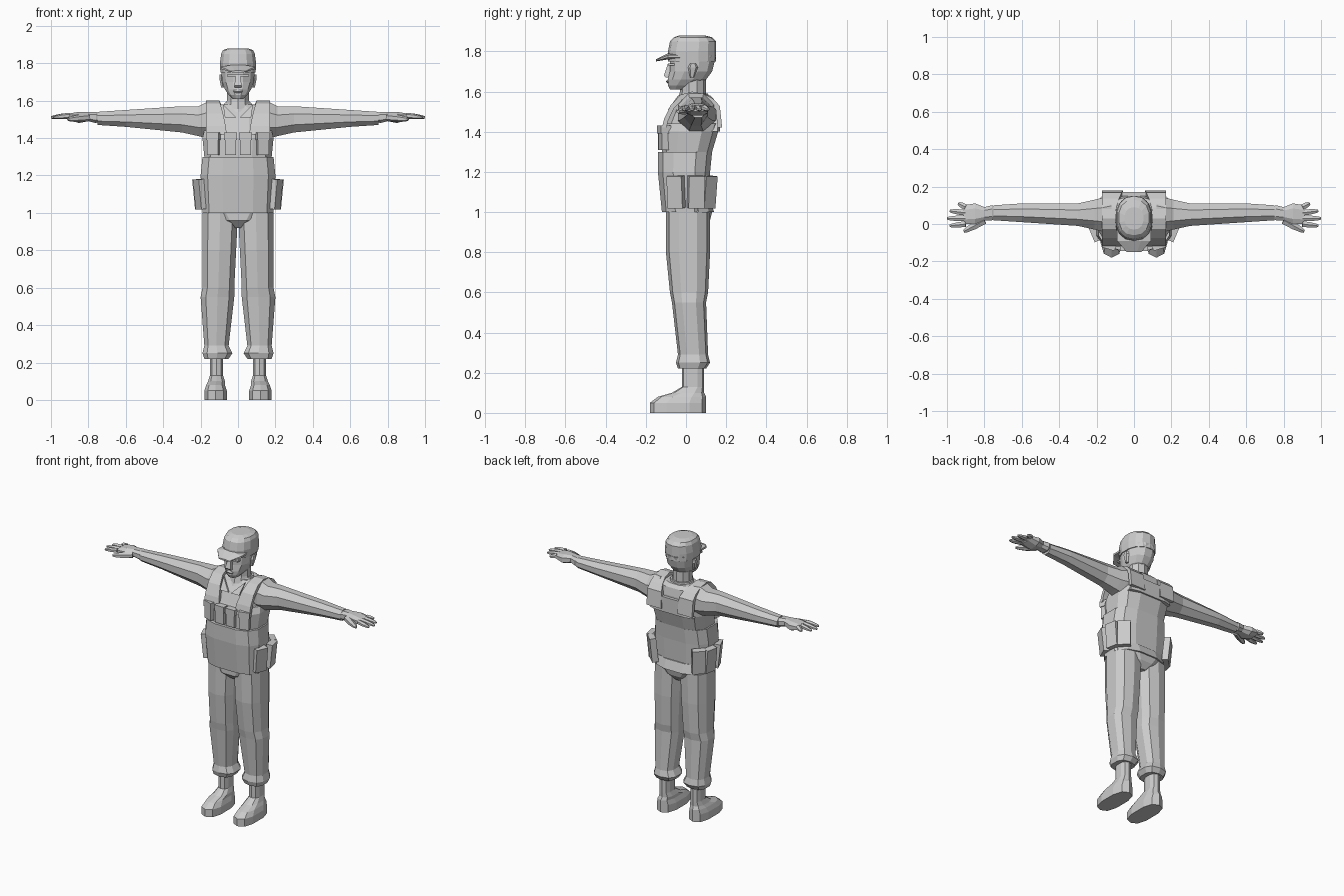
import bpy, bmesh, math
from mathutils import Vector, Matrix

cube = bpy.data.objects.get("Cube")
if cube:
    bpy.data.objects.remove(cube, do_unlink=True)

shade = (.6, .6, .6, 1)
grey = bpy.data.materials.new("plain_grey")
grey.use_nodes = True
grey.diffuse_color = shade
grey.node_tree.nodes["Principled BSDF"].inputs["Base Color"].default_value = shade


def skin(name, rings, mirror=False, matrix=None):
    """Join rings of points into a capped solid."""
    bm = bmesh.new()
    loops = [[bm.verts.new(point) for point in ring] for ring in rings]
    for lower, upper in zip(loops, loops[1:]):
        for i in range(len(lower)):
            bm.faces.new((lower[i - 1], lower[i], upper[i], upper[i - 1]))
    bm.faces.new(loops[0])
    bm.faces.new(loops[-1])
    bmesh.ops.recalc_face_normals(bm, faces=bm.faces)
    if matrix:
        bm.transform(matrix)
    mesh = bpy.data.meshes.new(name)
    bm.to_mesh(mesh)
    bm.free()
    mesh.materials.append(grey)
    part = bpy.data.objects.new(name, mesh)
    bpy.context.collection.objects.link(part)
    if mirror:
        part.modifiers.new("Mirror", 'MIRROR')


def section(sides, power):
    """Rounded box outline that reaches one unit both ways."""
    bend = lambda value: math.copysign(abs(value) ** (2 / power), value)
    turns = [(i + .5) * math.tau / sides for i in range(sides)]
    points = [(bend(math.cos(turn)), bend(math.sin(turn))) for turn in turns]
    wide = max(u for u, v in points)
    deep = max(v for u, v in points)
    return [(u / wide, v / deep) for u, v in points]


def loft(name, axis, rows, sides=12, power=2.6, **options):
    """Rows hold a position on the axis, then both limits of each cross axis."""
    rings = []
    for along, low_a, high_a, low_b, high_b in rows:
        ring = []
        for u, v in section(sides, power):
            a = (low_a + high_a + u * (high_a - low_a)) / 2
            b = (low_b + high_b + v * (high_b - low_b)) / 2
            ring.append({'x': (along, a, b), 'y': (a, along, b), 'z': (a, b, along)}[axis])
        rings.append(ring)
    skin(name, rings, **options)


def body(name, rows, **options):
    """Upright loft centred on x; rows hold height, half width, front and back."""
    loft(name, 'z', [(z, -half, half, front, back) for z, half, front, back in rows], **options)


def digit(name, start, end, radius):
    """Finger that tapers to a blunt tip."""
    start, end = Vector(start), Vector(end)
    aim = (end - start).to_track_quat('Z', 'Y')
    rings = []
    for t in (0, .5, .85, 1):
        thick = radius * (1 - .6 * t ** 4)
        rings.append([start.lerp(end, t) + aim @ Vector((thick * u, thick * v, 0))
                      for u, v in section(6, 2)])
    skin(name, rings, mirror=True)


def pouch(name, place, turn, lean, half, tall, deep):
    """Box standing on the vest, facing along its own x axis."""
    matrix = (Matrix.Translation(place) @ Matrix.Rotation(turn, 4, 'Z')
              @ Matrix.Rotation(lean, 4, 'Y'))
    loft(name, 'z', [(z, -deep, deep, -half, half) for z in (-tall, tall)],
         sides=4, mirror=True, matrix=matrix)


waist, ledge, chest, shoulder = 1, 1.3, 1.44, 1.58

# Boots
loft("boot", 'z', [(0, .06, .18, -.18, .1), (.05, .06, .18, -.18, .1),
                   (.08, .07, .17, -.14, .1), (.1, .07, .16, -.07, .09),
                   (.13, .08, .15, -.02, .09), (.25, .08, .15, -.02, .09)],
     sides=10, mirror=True)

# Trousers
loft("trouser_leg", 'z', [(.22, .05, .18, -.04, .1), (.25, .03, .19, -.05, .12),
                          (.29, .05, .18, -.04, .11), (.55, .02, .2, -.07, .1),
                          (.6, .02, .19, -.08, .11), (.8, .01, .19, -.1, .12),
                          (waist, 0, .19, -.1, .12)], sides=10, mirror=True)
body("hips", [(.92, .03, -.06, .09), (.96, .12, -.1, .12), (waist, .18, -.1, .13)])

# Shirt
body("shirt_hem", [(waist, .18, -.1, .14), (waist + .06, .18, -.1, .12)])
body("shirt", [(ledge, .17, -.1, .12), (chest, .16, -.1, .15), (1.51, .16, -.07, .15),
               (1.56, .15, -.03, .14), (shoulder, .09, -.02, .12)])
body("collar", [(1.54, .09, -.05, .12), (1.59, .07, -.02, .11)], sides=10, power=2)
for side in (-1, 1):
    flap = [(.08, -.03, shoulder), (.01, -.08, 1.51), (.07, -.08, 1.51)]
    skin("collar_flap", [[(side * x, y - thick, z) for x, y, z in flap] for thick in (0, .01)])

# Vest, stepped in above the lower panel
body("vest", [(waist, .19, -.12, .11), (1.2, .2, -.14, .12), (ledge, .19, -.14, .13),
              (ledge, .18, -.12, .13), (1.4, .19, -.12, .16), (chest, .18, -.1, .17)], power=3)
body("vest_back", [(1.4, .16, .1, .17), (1.5, .1, .1, .17)], sides=8, power=4)

# Shoulder straps arch over the body and widen at both ends
strap = []
for step in range(9):
    turn = math.pi * step / 8
    y = math.cos(turn)
    rise = abs(math.sin(turn)) ** (1 - y / 2)
    inside = .1 - .04 * y * y
    strap.append([(x, .03 + .15 * y * scale, 1.42 + .18 * rise * scale)
                  for x, scale in ((inside, 1), (.17, 1), (.17, .85), (inside, .85))])
skin("vest_strap", strap, mirror=True)

# Chest pouches with flaps
for x, y, turn in ((.04, -.12, 0), (.13, -.11, .3)):
    facing = turn - math.pi / 2
    pouch("chest_pouch", (x, y, 1.37), facing, 0, .03, .06, .02)
    pouch("pouch_flap", (x, y, 1.41), facing, 0, .035, .02, .025)

# Belt pouches around the hips
for x, y, turn in ((.2, -.05, -.4), (.21, .05, .2), (.17, .11, .8)):
    pouch("belt_pouch", (x, y, 1.1), turn, .1, .04, .08, .02)

# Sleeves
loft("sleeve", 'x', [(.12, -.03, .15, 1.4, 1.59), (.17, -.04, .14, 1.4, 1.59),
                     (.21, -.03, .13, 1.41, 1.57), (.3, -.01, .11, 1.43, 1.57),
                     (.6, .01, .11, 1.46, 1.55), (.75, .02, .1, 1.47, 1.54)],
     sides=8, power=2, mirror=True)

# Gloves
loft("glove", 'x', [(.74, .03, .09, 1.49, 1.53), (.76, .02, .1, 1.48, 1.54),
                    (.8, .02, .09, 1.49, 1.54), (.85, 0, .11, 1.48, 1.54),
                    (.91, 0, .1, 1.5, 1.53)], sides=8, mirror=True)
for i, name in enumerate(("little_finger", "ring_finger", "middle_finger", "index_finger")):
    y = .09 - .03 * i
    digit(name, (.9, y, 1.52), (1 - .015 * (i - 2) ** 2, y + .02 - .01 * i, 1.51), .015)
digit("thumb", (.8, .02, 1.51), (.91, -.04, 1.5), .02)

# Neck and head
body("neck", [(1.52, .07, -.05, .1), (1.6, .06, -.03, .1), (1.68, .06, -.03, .1)],
     sides=10, power=2)
body("head", [(1.61, .03, -.08, 0), (1.63, .05, -.09, .04), (1.66, .07, -.09, .1),
              (1.7, .085, -.08, .13), (1.78, .09, -.08, .15)], power=2.3)
body("nose", [(1.67, .02, -.1, -.07), (1.68, .02, -.11, -.07), (1.74, .01, -.09, -.07)], sides=4)
body("lips", [(1.64, .02, -.09, -.07), (1.65, .025, -.1, -.07), (1.66, .02, -.09, -.07)], sides=6)
loft("brow", 'z', [(z, .01, .06, -.09, -.05) for z in (1.73, 1.74)], sides=4, mirror=True)
loft("ear", 'z', [(1.67, .07, .09, .02, .04), (1.72, .08, .1, .01, .06),
                  (1.74, .08, .1, .02, .05)], sides=6, mirror=True)

# Cap and brim
body("cap", [(1.75, .094, -.09, .15), (1.8, .097, -.09, .15), (1.85, .09, -.08, .15),
             (1.87, .08, -.06, .13), (1.88, .05, -.03, .09)], sides=14, power=2.3)
loft("cap_brim", 'y', [(-.03, -.09, .09, 1.76, 1.79), (-.09, -.09, .09, 1.76, 1.79),
                       (-.15, -.04, .04, 1.75, 1.76)], sides=8, power=2)
